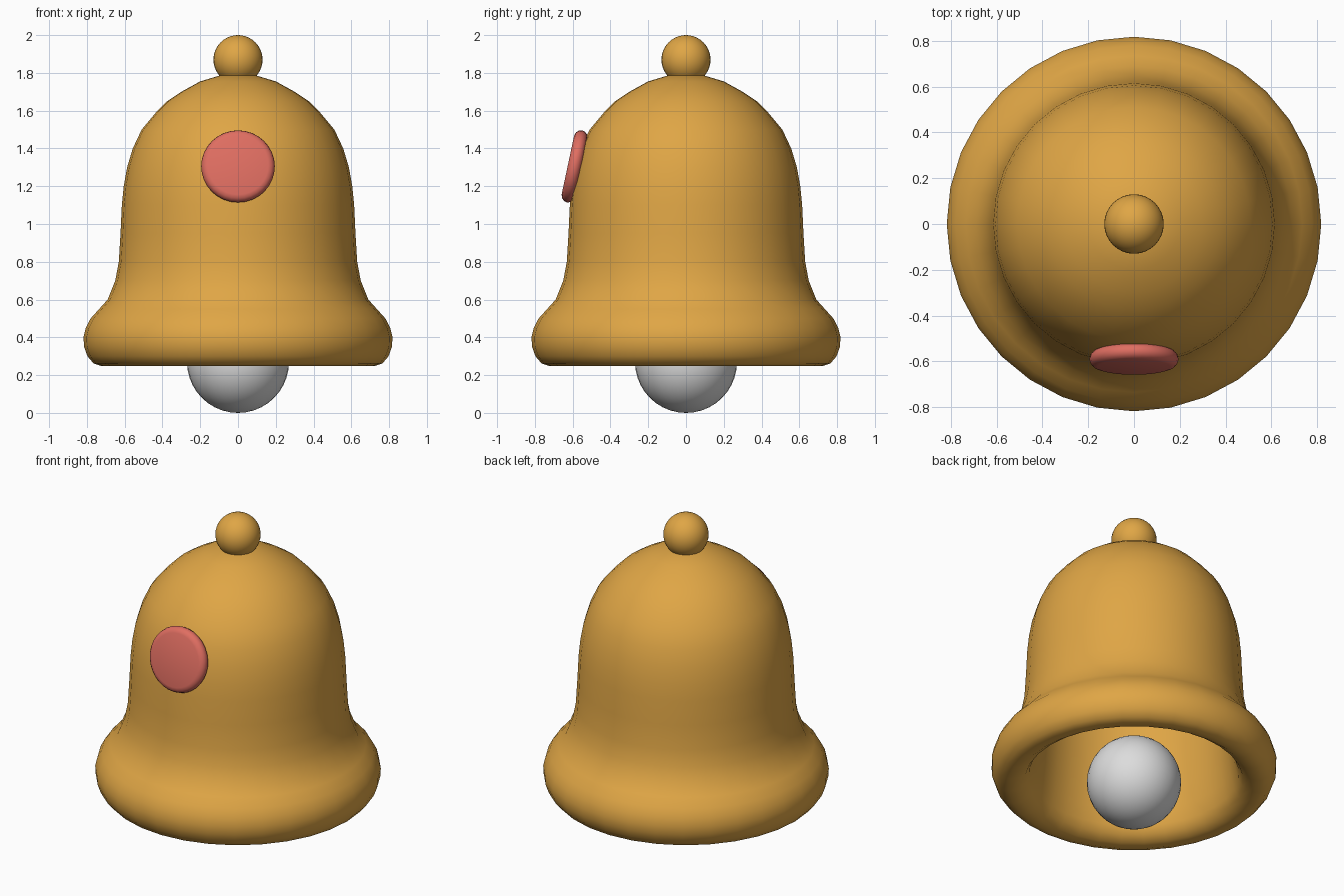
import bpy, bmesh, math
from mathutils import Matrix, Vector

if "Cube" in bpy.data.objects:
    bpy.data.objects.remove(bpy.data.objects["Cube"])


def material(name, rgb):
    m = bpy.data.materials.new(name)
    m.use_nodes = True
    m.diffuse_color = (*rgb, 1)
    m.node_tree.nodes["Principled BSDF"].inputs["Base Color"].default_value = (*rgb, 1)
    return m


gold = material("gold", (0.74, 0.38, 0.06))
red = material("red", (0.74, 0.155, 0.12))
silver = material("silver", (0.72, 0.72, 0.72))


def finish(name, bm, mat, matrix=Matrix()):
    mesh = bpy.data.meshes.new(name)
    bm.to_mesh(mesh)
    bm.free()
    obj = bpy.data.objects.new(name, mesh)
    bpy.context.collection.objects.link(obj)
    obj.matrix_world = matrix
    mesh.materials.append(mat)
    bpy.ops.object.select_all(action="DESELECT")
    obj.select_set(True)
    bpy.context.view_layer.objects.active = obj
    bpy.ops.object.shade_smooth_by_angle(angle=math.radians(50))
    return obj


def lathe(name, profile, mat, steps=32, matrix=Matrix()):
    """Spin a (radius, height) profile around z."""
    bm = bmesh.new()
    verts = [bm.verts.new((r, 0, z)) for r, z in profile]
    edges = [bm.edges.new(pair) for pair in zip(verts, verts[1:])]
    bmesh.ops.spin(bm, geom=verts + edges, cent=(0, 0, 0), axis=(0, 0, 1),
                   angle=math.tau, steps=steps)
    bmesh.ops.remove_doubles(bm, verts=bm.verts, dist=0.0005)
    bmesh.ops.recalc_face_normals(bm, faces=bm.faces)
    return finish(name, bm, mat, matrix)


def ball(name, radius, z, mat):
    bm = bmesh.new()
    bmesh.ops.create_uvsphere(bm, u_segments=32, v_segments=20, radius=radius)
    return finish(name, bm, mat, Matrix.Translation((0, 0, z)))


# Bell shell: dome, waist and flared rim outside, then the hollow inside
outer = [(0, 1.79), (.1, 1.785), (.2, 1.755), (.3, 1.7), (.375, 1.65), (.435, 1.59),
         (.51, 1.5), (.557, 1.4), (.587, 1.3), (.605, 1.2), (.615, 1.1), (.622, .95),
         (.631, .8), (.65, .7), (.69, .6), (.735, .55), (.78, .5), (.806, .45),
         (.818, .4), (.815, .35), (.797, .3), (.765, .262), (.72, .247)]
inner = [(.67, .255), (.625, .285), (.6, .33), (.58, .42), (.565, .55), (.55, .75),
         (.54, 1.1), (.5, 1.35), (.41, 1.52), (.25, 1.65), (0, 1.71)]
lathe("bell_body", outer + inner, gold)

# Top knob and clapper
ball("top_knob", .13, 1.87, gold)
ball("clapper", .27, .27, silver)

# Rounded button on the front, leaning back with the wall
button = [(0, .036), (.16, .036), (.178, .03), (.19, .017), (.195, 0),
          (.19, -.017), (.178, -.03), (.16, -.036), (0, -.036)]
tilt = Matrix.Rotation(math.radians(90 - 12), 4, "X")
lathe("front_button", button, red, 32, Matrix.Translation(Vector((0, -.59, 1.305))) @ tilt)
